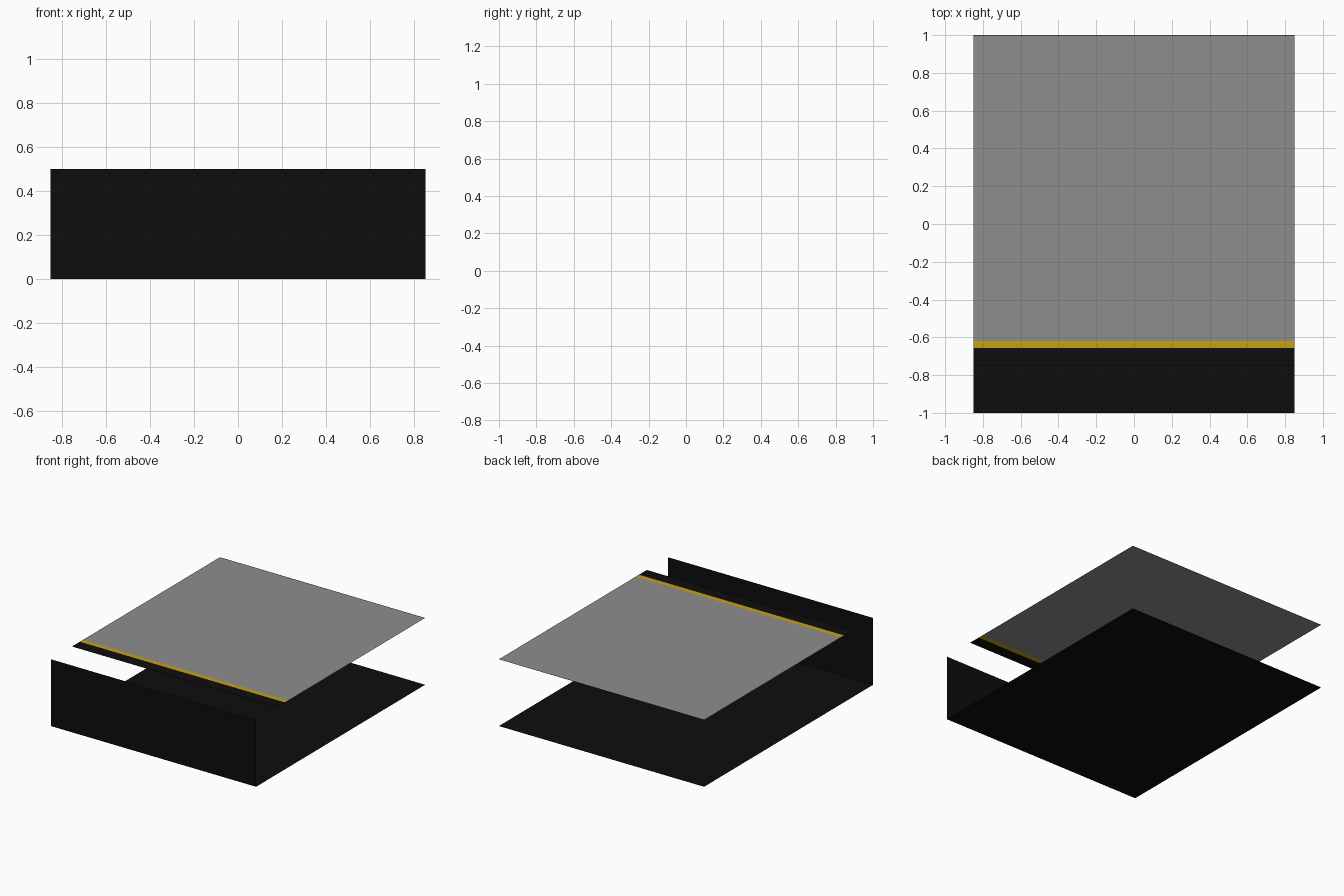
import bpy
import bmesh

if "Cube" in bpy.data.objects:
    bpy.data.objects.remove(bpy.data.objects["Cube"])


def material(name, rgb):
    m = bpy.data.materials.new(name)
    m.diffuse_color = (*rgb, 1.0)
    m.use_nodes = True
    m.node_tree.nodes["Principled BSDF"].inputs["Base Color"].default_value = m.diffuse_color
    return m


BLACK = material("black", (0.004, 0.004, 0.004))
GREY = material("grey", (0.27, 0.27, 0.27))
GOLD = material("gold", (0.56, 0.36, 0.006))

HALF_WIDTH = 0.85


def sheet(name, profile, mats):
    """Extrude a (y, z) profile across x; one material per profile segment."""
    bm = bmesh.new()
    rows = [[bm.verts.new((x, y, z)) for x in (-HALF_WIDTH, HALF_WIDTH)]
            for y, z in profile]
    palette = list(dict.fromkeys(mats))
    for a, b, m in zip(rows, rows[1:], mats):
        face = bm.faces.new((a[0], a[1], b[1], b[0]))
        face.material_index = palette.index(m)
    mesh = bpy.data.meshes.new(name)
    bm.to_mesh(mesh)
    bm.free()
    for m in palette:
        mesh.materials.append(m)
    obj = bpy.data.objects.new(name, mesh)
    bpy.context.collection.objects.link(obj)
    return obj


# Floor panel
sheet("floor_panel", [(-1, 0), (1, 0)], [BLACK])

# Upright front panel (normal towards -y)
sheet("front_panel", [(-1, 0), (-1, 0.5)], [BLACK])

# Raised top panel: black lip, gold stripe, grey field, thin dark rear edge
sheet("top_panel",
      [(-0.75, 0.5), (-0.657, 0.5), (-0.62, 0.5), (0.997, 0.5), (1, 0.5)],
      [BLACK, GOLD, GREY, BLACK])
